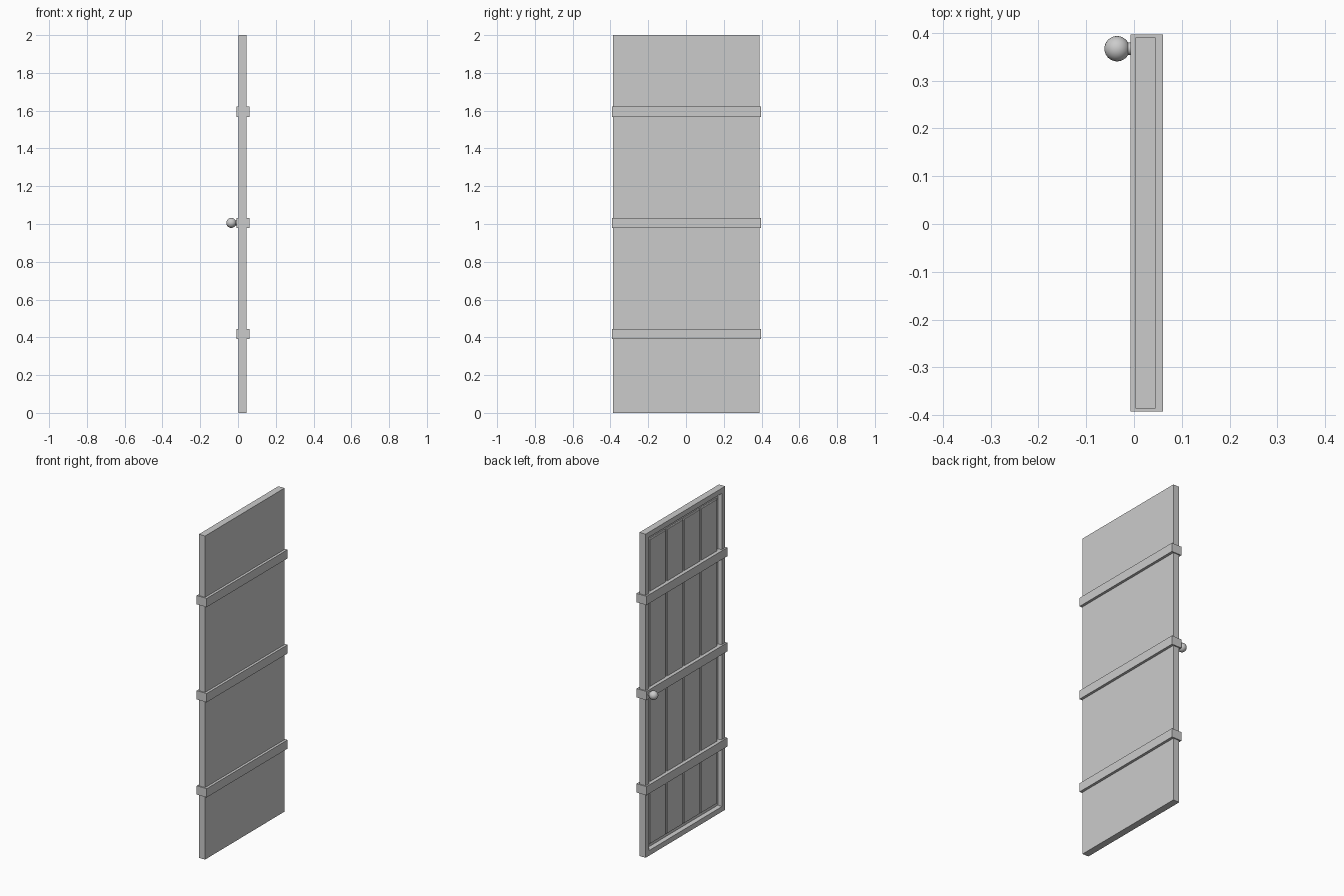
import bpy, bmesh
from math import pi
from mathutils import Vector, Matrix

if "Cube" in bpy.data.objects:
    bpy.data.objects.remove(bpy.data.objects["Cube"])


def finish(name, bm):
    bmesh.ops.recalc_face_normals(bm, faces=bm.faces[:])
    me = bpy.data.meshes.new(name)
    bm.to_mesh(me)
    bm.free()
    ob = bpy.data.objects.new(name, me)
    bpy.context.collection.objects.link(ob)
    return ob


def box_bm(lo, hi):
    lo, hi = Vector(lo), Vector(hi)
    bm = bmesh.new()
    m = Matrix.Translation((lo + hi) / 2) @ Matrix.Diagonal((*(hi - lo), 1))
    bmesh.ops.create_cube(bm, size=1, matrix=m)
    return bm


def back_face(bm):
    bm.normal_update()
    return min(bm.faces, key=lambda f: f.calc_center_median().x)


X0, X1, Y0, Y1 = 0.003, 0.045, -0.386, 0.390
FRAME, GAP, FLOOR = 0.045, 0.012, 0.026

# door slab: border frame around a recess on the -x side
bm = box_bm((X0, Y0, 0), (X1, Y1, 2))
face = back_face(bm)
bmesh.ops.inset_region(bm, faces=[face], thickness=FRAME)
bmesh.ops.inset_region(bm, faces=[face], thickness=0.008, depth=-(FLOOR - X0))
finish("door_slab", bm)

# four upright planks in the recess, with narrow grooves between them
inner0, inner1 = Y0 + FRAME + 0.008, Y1 - FRAME - 0.008
pitch = (inner1 - inner0) / 4
for i in range(4):
    a = inner0 + i * pitch
    bm = box_bm((0.018, a + GAP / 2, 0.059), (FLOOR + 0.002, a + pitch - GAP / 2, 1.941))
    bmesh.ops.inset_region(bm, faces=[back_face(bm)], thickness=0.003, depth=0.003)
    finish(f"plank_{i + 1}", bm)

# cross bands wrapping the door
for i, z in enumerate((0.418, 1.006, 1.594)):
    finish(f"cross_band_{i + 1}",
           box_bm((-0.007, -0.393, z - 0.027), (0.061, 0.397, z + 0.027)))

# round knob on a short neck
bpy.ops.mesh.primitive_uv_sphere_add(segments=32, ring_count=16, radius=0.0265,
                                     location=(-0.0355, 0.367, 1.006), rotation=(0, pi / 2, 0))
bpy.context.object.name = "knob"
bpy.ops.object.shade_smooth_by_angle()
bpy.ops.mesh.primitive_cylinder_add(vertices=32, radius=0.013, depth=0.03,
                                    location=(-0.018, 0.367, 1.006), rotation=(0, pi / 2, 0))
bpy.context.object.name = "knob_neck"
bpy.ops.object.shade_smooth_by_angle()
